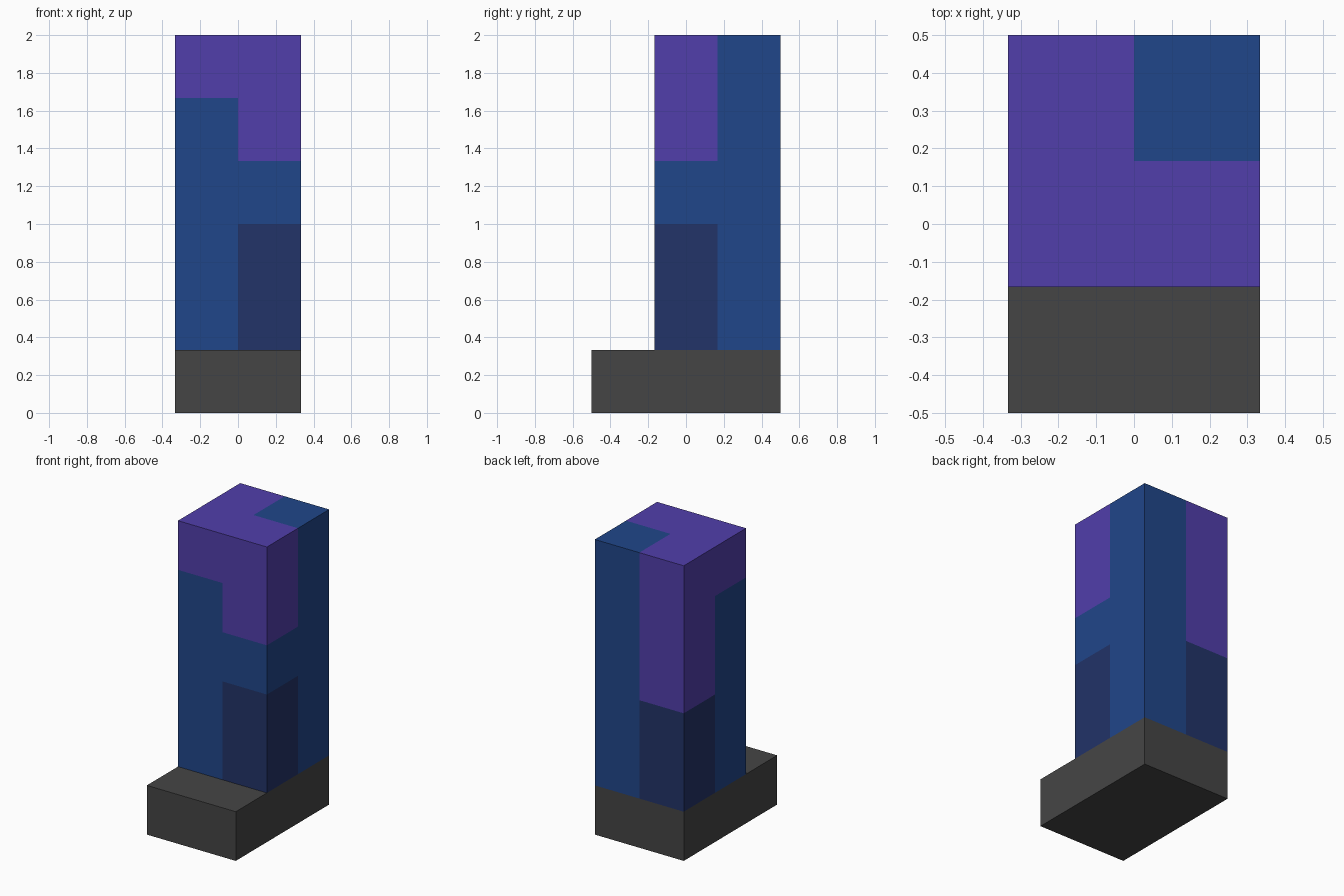
import bpy, bmesh
from mathutils import Vector

if "Cube" in bpy.data.objects:
    bpy.data.objects.remove(bpy.data.objects["Cube"])

U = 1 / 3  # block size


def material(name, rgb):
    lin = [((c / 255 + 0.055) / 1.055) ** 2.4 for c in rgb]
    m = bpy.data.materials.new(name)
    m.diffuse_color = (*lin, 1)
    m.use_nodes = True
    m.node_tree.nodes["Principled BSDF"].inputs["Base Color"].default_value = m.diffuse_color
    return m


GREY = material("dark grey", (69, 69, 69))
PURPLE = material("purple", (81, 62, 171))
BLUE = material("blue", (32, 70, 138))
NAVY = material("navy", (34, 51, 104))


def box(name, lo, hi, mats, cuts=(), rule=None):
    """Box from lo to hi, cut along planes, faces coloured by a rule."""
    lo, hi = Vector(lo), Vector(hi)
    bm = bmesh.new()
    bmesh.ops.create_cube(bm, size=1)
    bmesh.ops.scale(bm, vec=hi - lo, verts=bm.verts)
    bmesh.ops.translate(bm, vec=(lo + hi) / 2, verts=bm.verts)
    for co, no in cuts:
        bmesh.ops.bisect_plane(bm, geom=bm.verts[:] + bm.edges[:] + bm.faces[:],
                               plane_co=co, plane_no=no)
    bm.normal_update()
    if rule:
        for f in bm.faces:
            # sample just inside the face so each block owns its faces
            f.material_index = rule(f.calc_center_median() - f.normal * 0.05)
    me = bpy.data.meshes.new(name)
    bm.to_mesh(me)
    bm.free()
    for m in mats:
        me.materials.append(m)
    ob = bpy.data.objects.new(name, me)
    bpy.context.collection.objects.link(ob)
    return ob


# Tops of the navy and blue zones (in blocks) for each corner column
ZONES = {
    (False, False): (1, 5),  # front left
    (True, False): (3, 4),   # front right
    (False, True): (3, 3),   # back left
    (True, True): (1, 6),    # back right
}


def tower_colour(p):
    navy_top, blue_top = ZONES[(p.x > 0, p.y > U / 2)]
    if p.z < navy_top * U:
        return 2
    return 1 if p.z < blue_top * U else 0


# Base slab, extending out at the front
box("base", (-U, -0.5, 0), (U, 0.5, U), [GREY])

# Tower with interlocking coloured zones
cuts = [((0, 0, 0), (1, 0, 0)), ((0, U / 2, 0), (0, 1, 0))]
cuts += [((0, 0, k * U), (0, 0, 1)) for k in range(2, 6)]
box("tower", (-U, -U / 2, U), (U, 0.5, 2), [PURPLE, BLUE, NAVY], cuts, tower_colour)
